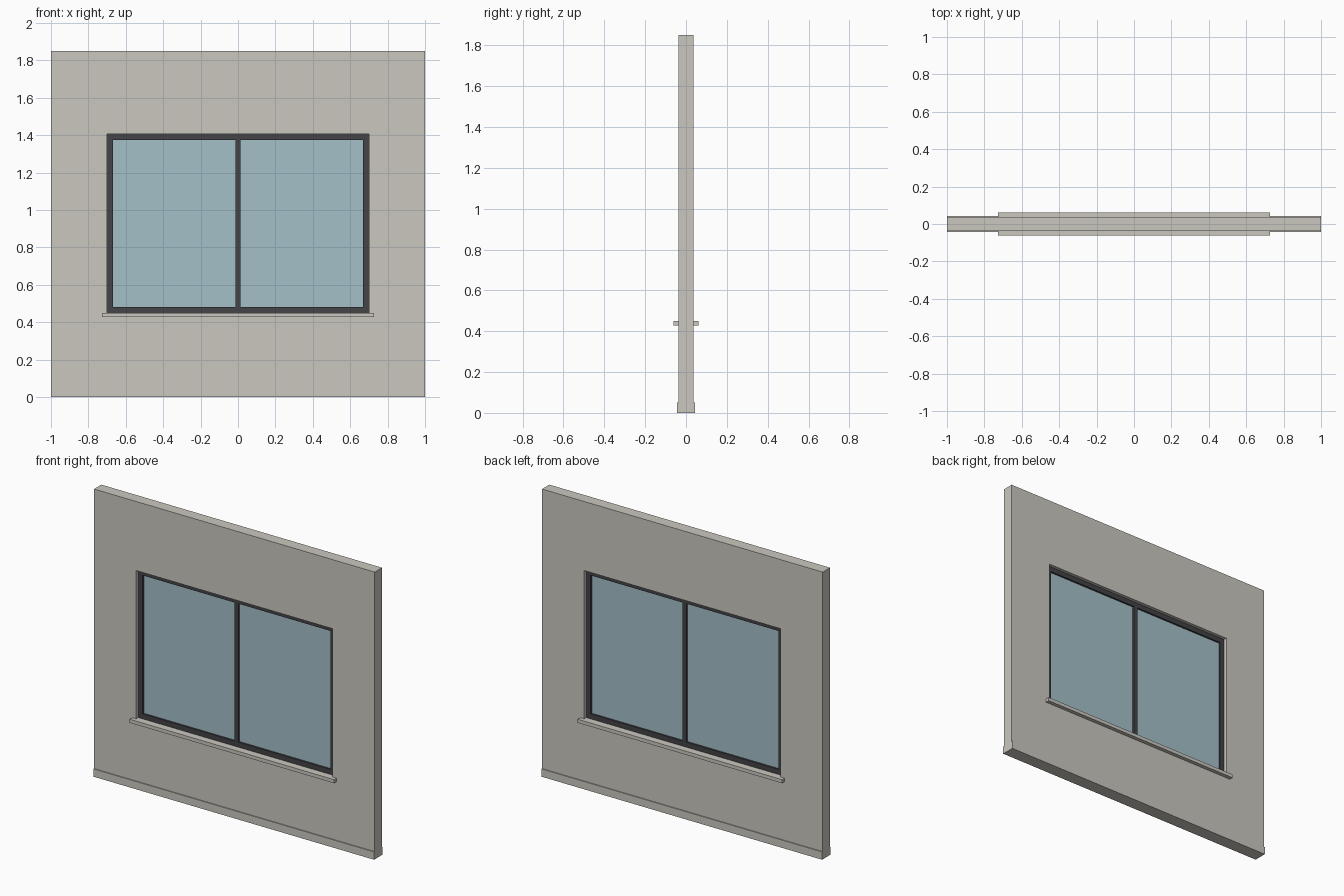
import bpy, bmesh

if "Cube" in bpy.data.objects:
    bpy.data.objects.remove(bpy.data.objects["Cube"])


def material(name, rgb):
    m = bpy.data.materials.new(name)
    m.diffuse_color = (*rgb, 1)
    m.use_nodes = True
    m.node_tree.nodes["Principled BSDF"].inputs["Base Color"].default_value = m.diffuse_color
    return m


PLASTER = material("warm_grey_plaster", (0.60, 0.575, 0.525))
METAL = material("dark_grey_metal", (0.058, 0.056, 0.064))
GLASS = material("pale_blue_glass", (0.37, 0.53, 0.58))


def finish(name, bm, mat):
    bmesh.ops.recalc_face_normals(bm, faces=bm.faces)
    me = bpy.data.meshes.new(name)
    bm.to_mesh(me)
    bm.free()
    me.materials.append(mat)
    ob = bpy.data.objects.new(name, me)
    bpy.context.collection.objects.link(ob)
    return ob


def box(name, x, y, z, mat):
    """Box from (min, max) pairs."""
    bm = bmesh.new()
    bmesh.ops.create_cube(bm, size=1)
    for v in bm.verts:
        v.co = [r[0] if c < 0 else r[1] for c, r in zip(v.co, (x, y, z))]
    return finish(name, bm, mat)


def ring(name, outer, inner, depth, mat):
    """Rectangular surround; outer and inner are (half width, bottom, top)."""
    bm = bmesh.new()
    loops = []
    for w, b, t in (outer, inner):
        for y in (-depth, depth):
            loops.append([bm.verts.new((x, y, z)) for x, z in
                          ((-w, b), (w, b), (w, t), (-w, t))])
    of, ob, nf, nb = loops
    for a, b in ((of, nf), (nf, nb), (nb, ob), (ob, of)):
        for i in range(4):
            j = (i + 1) % 4
            bm.faces.new((a[i], a[j], b[j], b[i]))
    return finish(name, bm, mat)


WALL = 0.037                     # half thickness of the wall
OPENING = (0.70, 0.45, 1.405)    # half width, bottom, top
PANE = (0.669, 0.482, 1.374)

# Wall with its opening
ring("wall", (1.0, 0.0, 1.85), OPENING, WALL, PLASTER)

# Window frame, centre post and two panes
ring("window_frame", OPENING, PANE, 0.015, METAL)
box("centre_post", (-0.014, 0.014), (-0.015, 0.015), PANE[1:], METAL)
for side, x in (("left", (-PANE[0], -0.014)), ("right", (0.014, PANE[0]))):
    box(side + "_pane", x, (-0.003, 0.003), PANE[1:], GLASS)

# Sill and skirting on both faces of the wall
for side, s in (("front", -1), ("back", 1)):
    box(side + "_sill", (-0.728, 0.728), sorted((s * WALL, s * 0.062)),
        (0.427, 0.45), PLASTER)
    box(side + "_skirting", (-1, 1), sorted((s * WALL, s * 0.043)),
        (0.0, 0.05), PLASTER)
